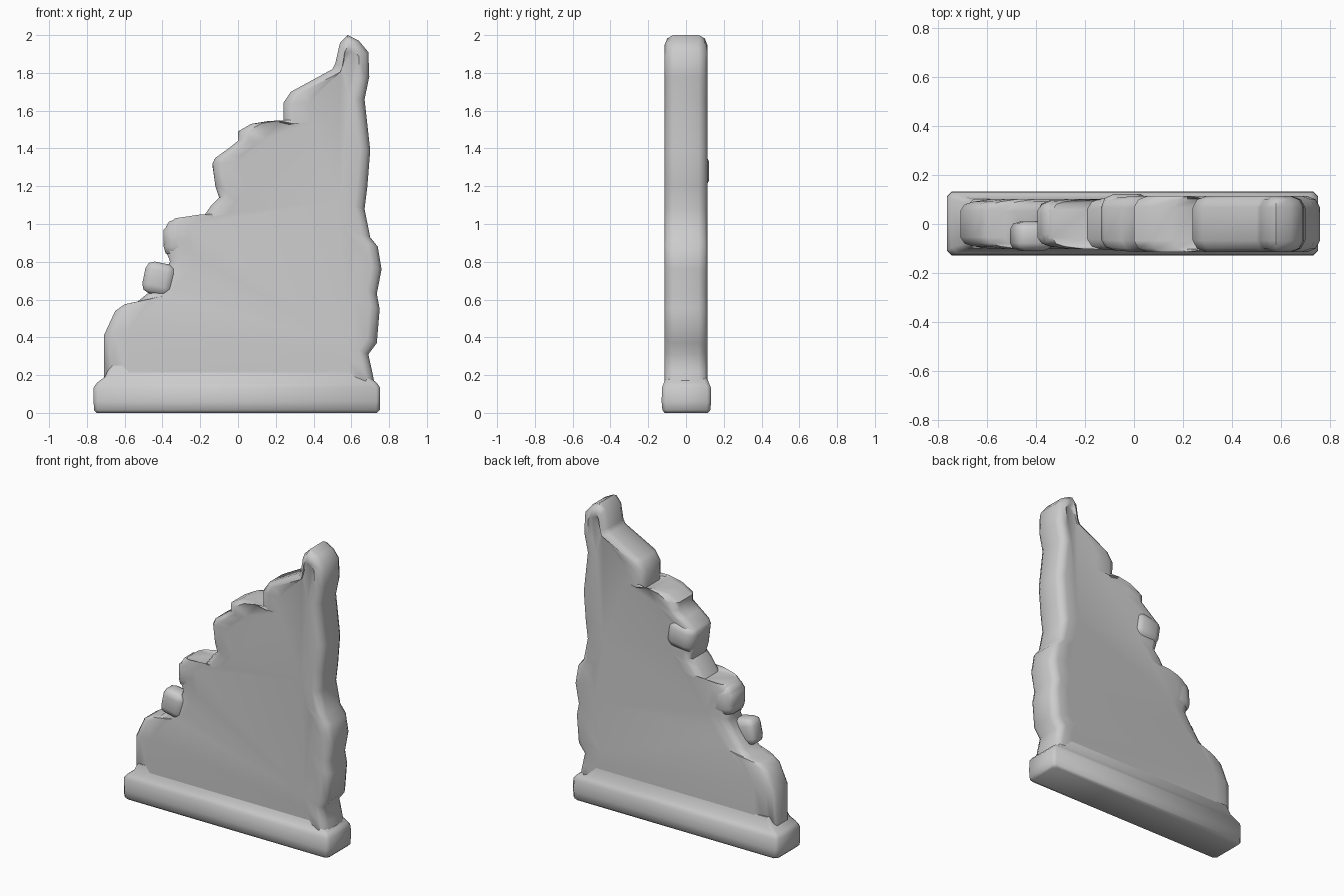
import bpy, bmesh
from mathutils import Vector

if "Cube" in bpy.data.objects:
    bpy.data.objects.remove(bpy.data.objects["Cube"])


def finish(bm, name, angle=0.9):
    bmesh.ops.recalc_face_normals(bm, faces=bm.faces)
    mesh = bpy.data.meshes.new(name)
    bm.to_mesh(mesh)
    bm.free()
    obj = bpy.data.objects.new(name, mesh)
    bpy.context.collection.objects.link(obj)
    bpy.ops.object.select_all(action='DESELECT')
    obj.select_set(True)
    bpy.context.view_layer.objects.active = obj
    bpy.ops.object.shade_smooth_by_angle(angle=angle)
    return obj


def loft(rings, name):
    """Skin closed rings of points and cap both ends."""
    bm = bmesh.new()
    loops = [[bm.verts.new(p) for p in ring] for ring in rings]
    for a, b in zip(loops, loops[1:]):
        for i in range(len(a)):
            j = (i + 1) % len(a)
            bm.faces.new((a[i], a[j], b[j], b[i]))
    bm.faces.new(loops[0])
    bm.faces.new(loops[-1])
    return finish(bm, name)


# Crumbling wall: stepped left edge up to the tip, then the wavy right edge
outline = [
    (-.71, .12), (-.71, .41), (-.65, .54), (-.60, .575), (-.53, .59),
    (-.475, .635), (-.41, .72), (-.36, .80), (-.395, .90), (-.395, .97),
    (-.335, 1.03), (-.19, 1.03), (-.14, 1.10), (-.10, 1.14), (-.12, 1.20),
    (-.135, 1.32), (-.12, 1.35), (-.05, 1.40), (0, 1.44), (0, 1.49),
    (.07, 1.53), (.16, 1.545), (.242, 1.525), (.24, 1.64), (.28, 1.70),
    (.50, 1.82), (.515, 1.85), (.54, 1.96), (.58, 2.0), (.64, 1.97),
    (.69, 1.91), (.695, 1.78), (.67, 1.66), (.70, 1.39), (.685, 1.20),
    (.67, 1.08), (.70, .93), (.74, .88), (.76, .76), (.735, .63),
    (.75, .55), (.735, .37), (.69, .31), (.71, .22), (.73, .12)]


def wall_ring(inset, y, thin):
    ring = []
    for x, z in outline:
        t = min(1, max(0, (z - .15) / 1.75))
        spine = Vector((.15 + .44 * t, .4 + 1.46 * t))
        p = Vector((x, z))
        d = spine - p
        p += d.normalized() * min(inset, .6 * d.length)
        k = min(1, max(0, (-x - .05) / .3)) * thin
        ring.append((p.x, y * (1 - .2 * k), p.y))
    return ring


steps = [(.14, .103, 0), (.055, .114, 1), (.018, .1, 1), (0, .068, 1)]
rings = [wall_ring(i, -y, t) for i, y, t in steps]
rings += [wall_ring(i, y, t) for i, y, t in reversed(steps)]
loft(rings, "broken_wall")


# Plinth: chamfered rectangles stacked up, sloping into the wall
def base_ring(z, hx, hy, c=.02):
    pts = [(hx, hy - c), (hx - c, hy), (c - hx, hy), (-hx, hy - c),
           (-hx, c - hy), (c - hx, -hy), (hx - c, -hy), (hx, c - hy)]
    return [(x - .006, y + .002, z) for x, y in pts]


levels = [(0, .742, .115), (.015, .757, .127), (.06, .758, .131),
          (.135, .758, .129), (.16, .74, .119), (.19, .70, .108), (.25, .67, .1)]
loft([base_ring(*level) for level in levels], "plinth")


# Loose rounded stones bulging from the stepped edge
def stone(name, centre, size, tilt):
    bm = bmesh.new()
    bmesh.ops.create_cube(bm, size=1)
    bmesh.ops.bevel(bm, geom=bm.edges[:], offset=.26, segments=2,
                    profile=.5, affect='EDGES')
    bmesh.ops.scale(bm, vec=size, verts=bm.verts)
    obj = finish(bm, name)
    obj.location = centre
    obj.rotation_euler.y = tilt


stone("small_edge_stone", (-.42, -.05, .71), (.16, .12, .17), .2)
stone("middle_edge_stone", (-.29, .002, .92), (.20, .19, .20), .1)
stone("upper_edge_stone", (-.03, .01, 1.28), (.20, .225, .18), -.15)
